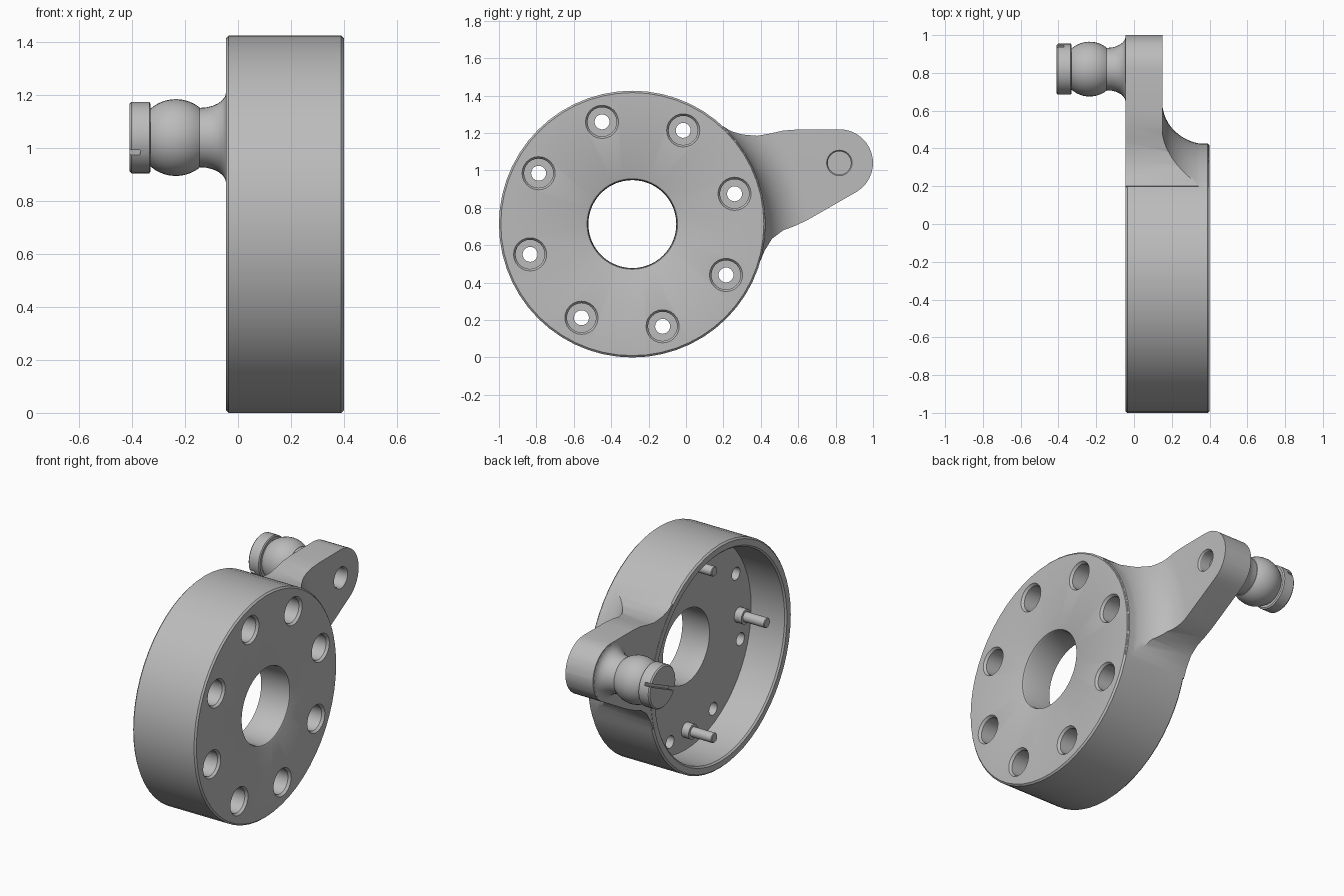
import bpy, bmesh, math
from mathutils import Matrix, Vector

cube = bpy.data.objects.get("Cube")
if cube:
    bpy.data.objects.remove(cube, do_unlink=True)

grey = bpy.data.materials.new("machined grey")
grey.use_nodes = True
grey.diffuse_color = (0.5, 0.5, 0.5, 1)
grey.node_tree.nodes["Principled BSDF"].inputs["Base Color"].default_value = (0.5, 0.5, 0.5, 1)

CY, CZ, R = -0.287, 0.713, 0.713      # housing axis and radius
SY, SZ, TIP = 0.82, 1.04, 0.18        # ball stud axis and lug tip radius
BACK, FACE, FLOOR, LUG = -0.045, 0.40, 0.20, 0.15


def finish(name, bm):
    bmesh.ops.remove_doubles(bm, verts=bm.verts, dist=1e-5)
    bmesh.ops.recalc_face_normals(bm, faces=bm.faces)
    mesh = bpy.data.meshes.new(name)
    bm.to_mesh(mesh)
    bm.free()
    mesh.materials.append(grey)
    obj = bpy.data.objects.new(name, mesh)
    bpy.context.scene.collection.objects.link(obj)
    return obj


def lathe(name, profile, y, z, segments=32):
    """Turn a closed (x, radius) profile about an axis along x."""
    bm = bmesh.new()
    rings = []
    for i in range(segments):
        a = math.tau * i / segments
        rings.append([bm.verts.new((x, y + r * math.cos(a), z + r * math.sin(a)))
                      for x, r in profile])
    n = len(profile)
    for i in range(segments):
        p, q = rings[i], rings[(i + 1) % segments]
        for j in range(n):
            k = (j + 1) % n
            if profile[j][1] or profile[k][1]:
                bm.faces.new((p[j], p[k], q[k], q[j]))
    return finish(name, bm)


def prism(name, outline, x0, x1):
    """Extrude a (y, z) outline along x."""
    bm = bmesh.new()
    face = bm.faces.new([bm.verts.new((x0, y, z)) for y, z in outline])
    out = bmesh.ops.extrude_face_region(bm, geom=[face])
    moved = [v for v in out["geom"] if isinstance(v, bmesh.types.BMVert)]
    bmesh.ops.translate(bm, verts=moved, vec=(x1 - x0, 0, 0))
    return finish(name, bm)


def boolean(obj, other, operation):
    """Combine two solids and drop the second one."""
    mod = obj.modifiers.new("cut", "BOOLEAN")
    mod.operation, mod.solver, mod.object = operation, "EXACT", other
    deps = bpy.context.evaluated_depsgraph_get()
    mesh = bpy.data.meshes.new_from_object(obj.evaluated_get(deps))
    obj.modifiers.clear()
    obj.data = mesh
    bpy.data.objects.remove(other, do_unlink=True)


def arc(cx, cy, rx, ry, a0, a1, n):
    angles = [math.radians(a0 + (a1 - a0) * i / n) for i in range(n + 1)]
    return [(cx + rx * math.cos(a), cy + ry * math.sin(a)) for a in angles]


# Round cup housing with a bored floor
c = 0.01
housing = lathe("housing", [
    (BACK + c, 0.655), (BACK, 0.665), (BACK, R - c), (BACK + c, R),
    (FACE - c, R), (FACE, R - c), (FACE, 0.25), (0.396, 0.242),
    (0.385, 0.237), (FLOOR, 0.235), (FLOOR, 0.655)], CY, CZ, 56)

# Side lug, trimmed by a turned flange that gives the curved shoulder
outline = [(0.16, 1.18), (0.20, 1.235), (0.24, 1.21), (0.30, 1.192), (0.38, 1.185),
           (0.45, 1.197), (0.52, 1.213), (0.60, 1.219)]
outline += arc(SY, SZ, TIP, TIP, 90, -59, 14)
outline += [(0.65, 0.735), (0.58, 0.702), (0.52, 0.68), (0.46, 0.635),
            (0.42, 0.57), (0.395, 0.51), (0.33, 0.53)]
lug = prism("lug", outline, BACK - 0.1, FACE + 0.1)
shoulder = arc(FACE - 0.004, 0.93, FACE - 0.004 - LUG, 0.222, 180, 270, 12)
flange = lathe("flange", [(BACK + 0.001, 0.68), (BACK + 0.001, 1.5), (LUG, 1.5)]
               + shoulder + [(FACE - 0.004, 0.68)], CY, CZ, 96)
boolean(lug, flange, "INTERSECT")
boolean(housing, lug, "UNION")

# Ring of eight counterbored screw holes
for i in range(8):
    a = math.radians(16.5 + 45 * i)
    cutter = lathe("hole", [(0.1, 0), (0.1, 0.04), (0.28, 0.04), (0.28, 0.078),
                            (0.385, 0.078), (0.41, 0.096), (0.41, 0)],
                   CY + 0.57 * math.cos(a), CZ + 0.57 * math.sin(a), 24)
    boolean(housing, cutter, "DIFFERENCE")

# Blind recess on the outer face of the lug
recess = lathe("recess", [(0.07, 0), (0.07, 0.062), (0.14, 0.062), (0.16, 0.075),
                          (0.16, 0)], SY, SZ, 24)
boolean(housing, recess, "DIFFERENCE")

# Ball stud: flared neck, ball and slotted cap
neck = arc(-0.145, 0.172, 0.1, 0.06, 0, -90, 6)
ball = arc(-0.235, 0, 0.145, 0.145, 52, 132, 14)
stud = lathe("ball_stud", [(-0.03, 0), (-0.03, 0.172)] + neck + ball + [
    (-0.33, 0.127), (-0.335, 0.135), (-0.402, 0.135), (-0.41, 0.127), (-0.41, 0)],
    SY, SZ, 36)
bm = bmesh.new()
bmesh.ops.create_cube(bm, size=1, matrix=Matrix.Translation(Vector((-0.41, SY, SZ)))
                      @ Matrix.Rotation(math.radians(25), 4, "X")
                      @ Matrix.Diagonal((0.08, 0.4, 0.02, 1)))
boolean(stud, finish("slot", bm), "DIFFERENCE")

# Four shouldered pins standing on the cup floor
parts = [housing, stud]
for i in range(4):
    a = math.tau * i / 4
    parts.append(lathe("floor_pin", [
        (FLOOR + 0.01, 0), (FLOOR + 0.01, 0.047), (0.15, 0.047), (0.15, 0.031),
        (0.004, 0.031), (0.0, 0.027), (0.0, 0)],
        CY + 0.53 * math.cos(a), CZ + 0.53 * math.sin(a), 20))

bpy.ops.object.select_all(action="DESELECT")
for obj in parts:
    obj.select_set(True)
bpy.context.view_layer.objects.active = housing
bpy.ops.object.shade_smooth_by_angle(angle=math.radians(30))
